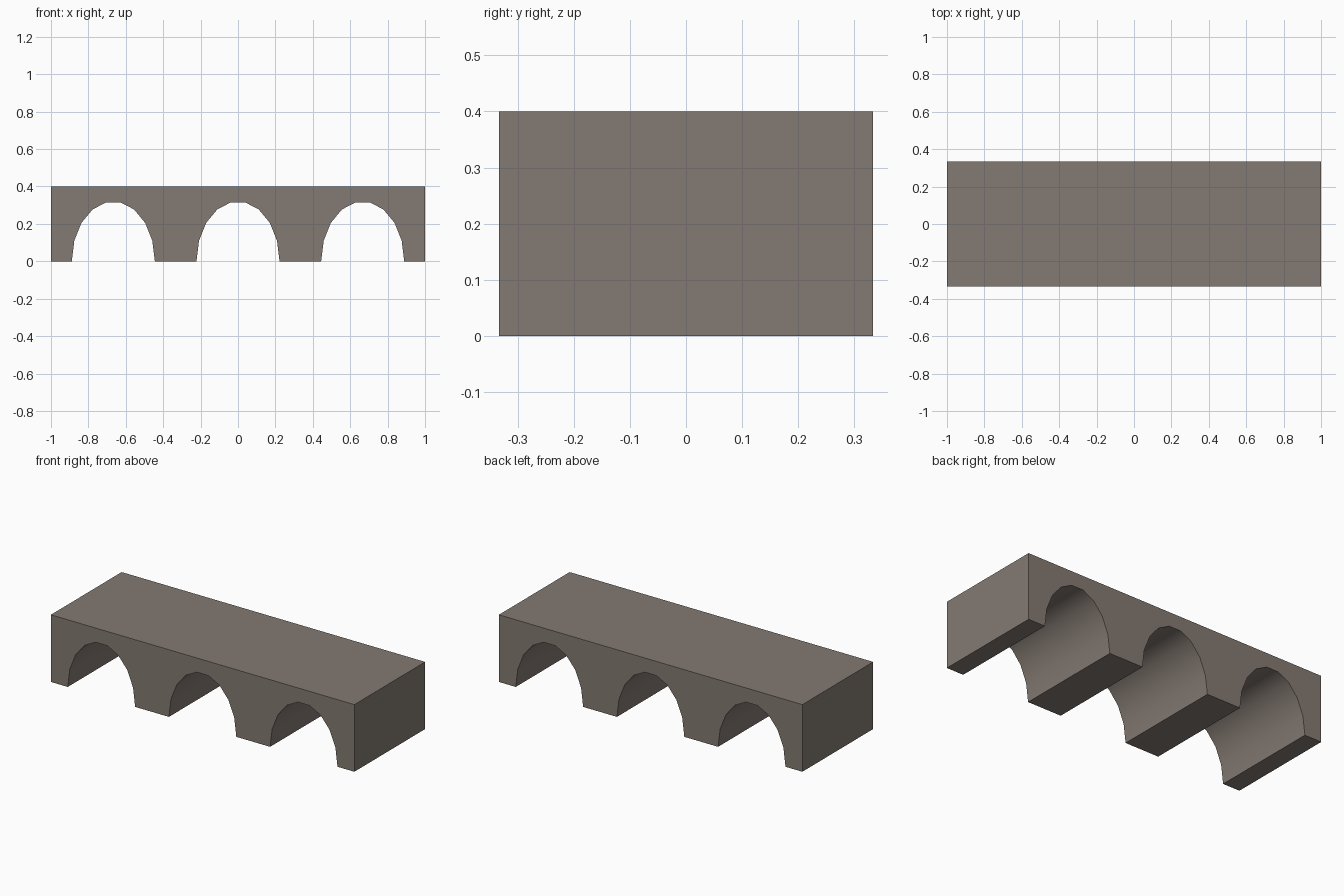
import bpy, bmesh, math

if "Cube" in bpy.data.objects:
    bpy.data.objects.remove(bpy.data.objects["Cube"])

HALF_DEPTH, HEIGHT = 0.333, 0.40
ARCH_W, ARCH_H, SEGS = 0.222, 0.32, 9

stone = bpy.data.materials.new("warm grey stone")
stone.diffuse_color = (0.23, 0.195, 0.17, 1)
stone.use_nodes = True
stone.node_tree.nodes["Principled BSDF"].inputs["Base Color"].default_value = stone.diffuse_color

# Side profile: rectangle with three arched openings along the bottom
profile = [(1, 0), (1, HEIGHT), (-1, HEIGHT), (-1, 0)]
for cx in (-2 / 3, 0, 2 / 3):
    for i in range(SEGS + 1):
        a = math.pi * (1 - i / SEGS)
        profile.append((cx + ARCH_W * math.cos(a), ARCH_H * math.sin(a)))

# Extrude the profile through the depth of the bridge
bm = bmesh.new()
face = bm.faces.new([bm.verts.new((x, -HALF_DEPTH, z)) for x, z in profile])
ext = bmesh.ops.extrude_face_region(bm, geom=[face], use_keep_orig=True)
bmesh.ops.translate(bm, vec=(0, 2 * HALF_DEPTH, 0),
                    verts=[g for g in ext["geom"] if isinstance(g, bmesh.types.BMVert)])
bmesh.ops.recalc_face_normals(bm, faces=bm.faces)
mesh = bpy.data.meshes.new("arched_bridge")
bm.to_mesh(mesh)
bm.free()
mesh.materials.append(stone)

# Smooth vaults, sharp block edges
bridge = bpy.data.objects.new("arched_bridge", mesh)
bpy.context.collection.objects.link(bridge)
bpy.context.view_layer.objects.active = bridge
bridge.select_set(True)
bpy.ops.object.shade_smooth_by_angle(angle=math.radians(35))
